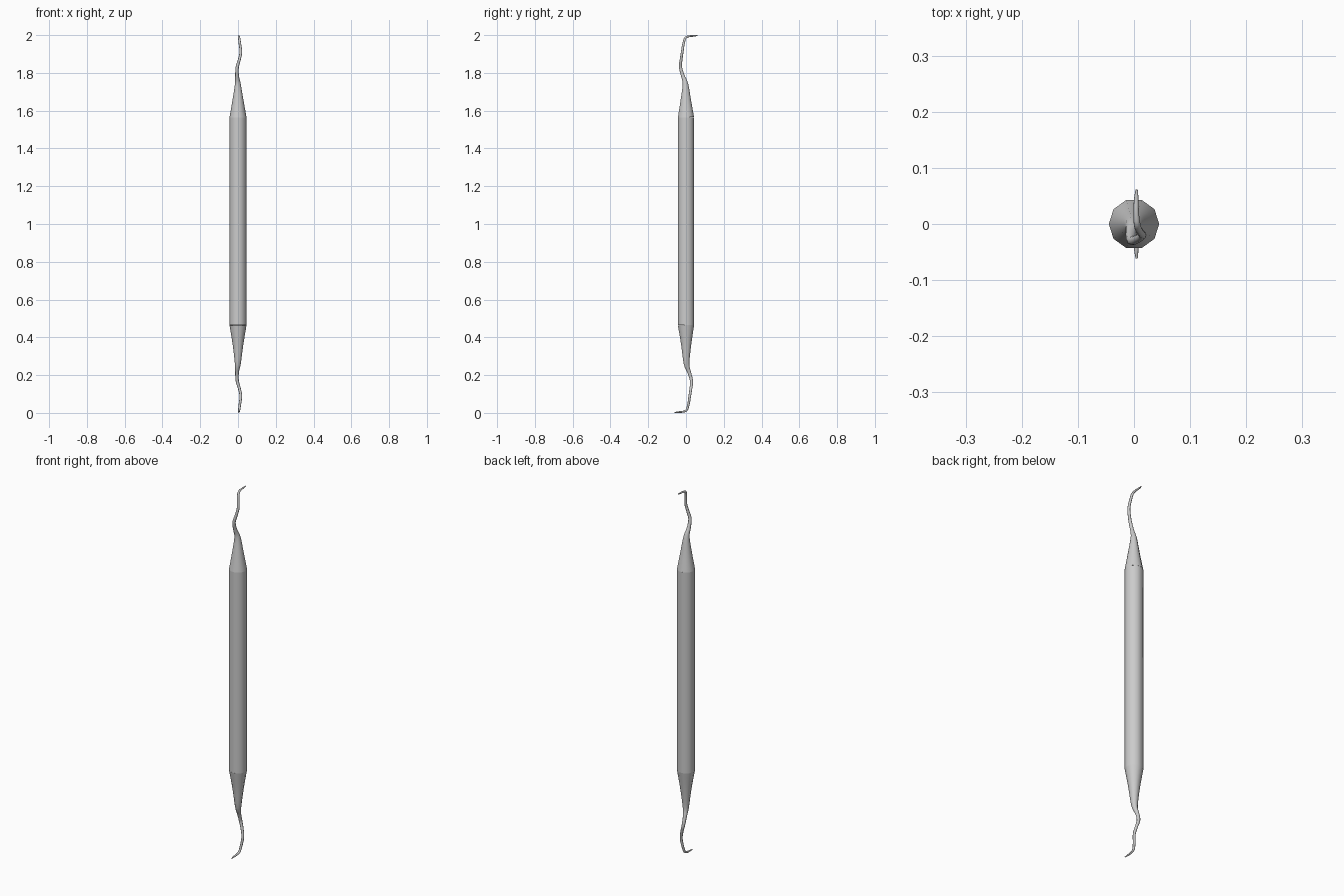
import bpy, bmesh, math
from mathutils import Vector

if "Cube" in bpy.data.objects:
    bpy.data.objects.remove(bpy.data.objects["Cube"])

SIDES = 10


def spline(keys, steps):
    """Catmull-Rom through (x, y, z, radius) keys."""
    pts = [Vector(k) for k in keys]
    out = []
    for i in range(len(pts) - 1):
        b, c = pts[i], pts[i + 1]
        a = pts[i - 1] if i else b * 2 - c
        d = pts[i + 2] if i + 2 < len(pts) else c * 2 - b
        for s in range(steps):
            t = s / steps
            out.append(0.5 * (2 * b + (c - a) * t + (2 * a - 5 * b + 4 * c - d) * t * t
                              + (3 * b - a - 3 * c + d) * t ** 3))
    return out + [pts[-1]]


def sweep(name, rings):
    """Tube of ten sides following the rings."""
    bm = bmesh.new()
    loops, u = [], Vector((1, 0, 0))
    for i, ring in enumerate(rings):
        t = (rings[min(i + 1, len(rings) - 1)].xyz - rings[max(i - 1, 0)].xyz).normalized()
        u = (u - t * u.dot(t)).normalized()
        v = t.cross(u)
        angles = [2 * math.pi * k / SIDES for k in range(SIDES)]
        loops.append([bm.verts.new(ring.xyz + (u * math.cos(a) + v * math.sin(a)) * ring.w)
                      for a in angles])
    for p, q in zip(loops, loops[1:]):
        for k in range(SIDES):
            n = (k + 1) % SIDES
            bm.faces.new((p[k], p[n], q[n], q[k]))
    bm.faces.new(loops[0])
    bm.faces.new(loops[-1])
    bmesh.ops.recalc_face_normals(bm, faces=bm.faces)
    mesh = bpy.data.meshes.new(name)
    bm.to_mesh(mesh)
    bm.free()
    ob = bpy.data.objects.new(name, mesh)
    bpy.context.collection.objects.link(ob)
    bpy.ops.object.select_all(action='DESELECT')
    bpy.context.view_layer.objects.active = ob
    ob.select_set(True)
    bpy.ops.object.shade_smooth_by_angle(angle=math.radians(40))


# Straight grip
sweep("handle", [Vector((0, 0, 0.464, 0.045)), Vector((0, 0, 1.565, 0.045))])

# Tapered neck, bent shank and hooked point
tip = [(0, 0, 1.565, 0.045), (0, -0.001, 1.65, 0.030), (-0.001, -0.003, 1.74, 0.0155),
       (-0.005, -0.017, 1.785, 0.010), (-0.004, -0.029, 1.83, 0.0085),
       (0.007, -0.026, 1.87, 0.0075), (0.015, -0.020, 1.91, 0.007),
       (0.010, -0.013, 1.955, 0.0065), (0.006, -0.003, 1.985, 0.006),
       (0.004, 0.018, 1.994, 0.005), (0.004, 0.045, 1.996, 0.004),
       (0.005, 0.061, 1.998, 0.002)]
sweep("upper_tip", spline(tip, 4))

# Lower end is the same shape turned half way round the x axis
lower = [(x, -y, 2 - z, r) for x, y, z, r in tip]
lower[0] = (0, 0, 0.464, 0.045)
lower[1] = (0, 0.001, 0.36, 0.028)
sweep("lower_tip", spline(lower, 4))
